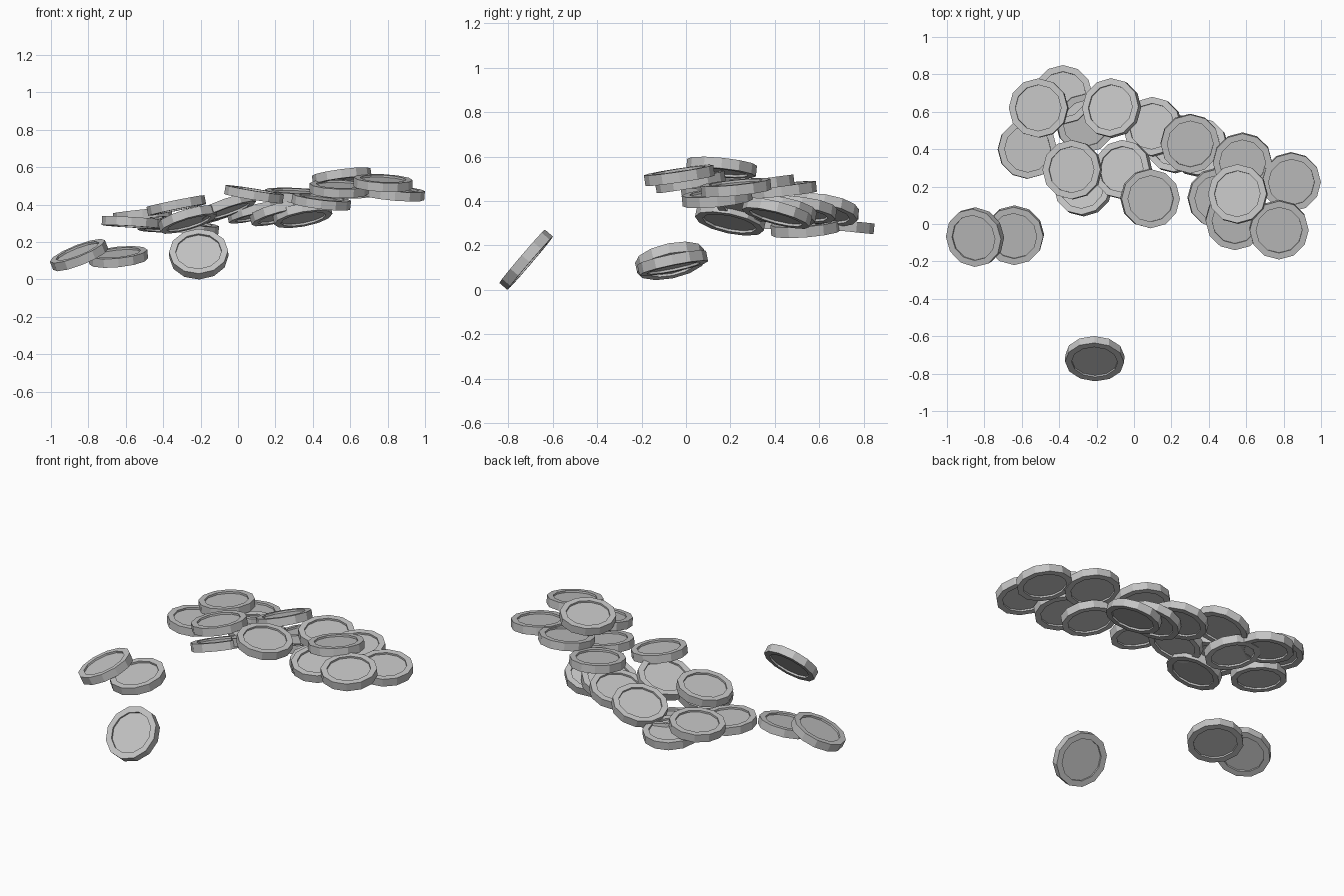
import bpy
import bmesh
from math import sqrt
from mathutils import Vector, Matrix

SIDES = 12
RADIUS = 0.158        # outer edge of a coin
RIM = 0.123           # inner edge of the raised rim
HALF = 0.024          # half of the thickness
RECESS = 0.011        # depth of the sunken faces

default_cube = bpy.data.objects.get("Cube")
if default_cube:
    bpy.data.objects.remove(default_cube, do_unlink=True)


def make_material(name, colour):
    material = bpy.data.materials.new(name)
    material.use_nodes = True
    material.diffuse_color = colour
    material.node_tree.nodes["Principled BSDF"].inputs["Base Color"].default_value = colour
    return material


def make_coin_mesh(material):
    """Faceted disc with a raised rim on both faces."""
    bm = bmesh.new()
    bmesh.ops.create_cone(bm, cap_ends=True, segments=SIDES, radius1=RADIUS,
                          radius2=RADIUS, depth=2 * HALF)
    caps = [face for face in bm.faces if abs(face.normal.z) > 0.9]
    for cap in caps:
        # Inset the rim, then sink the middle with an upright wall
        bmesh.ops.inset_individual(bm, faces=[cap], thickness=0)
        inward = Vector((0, 0, -RECESS if cap.normal.z > 0 else RECESS))
        for vert in cap.verts:
            vert.co.xy *= RIM / RADIUS
        wall = bmesh.ops.extrude_discrete_faces(bm, faces=[cap])["faces"][0]
        rim_edges = [edge for edge in bm.edges if edge.is_boundary]
        for vert in wall.verts:
            vert.co += inward
        bmesh.ops.bridge_loops(bm, edges=rim_edges)
    bmesh.ops.recalc_face_normals(bm, faces=bm.faces[:])
    mesh = bpy.data.meshes.new("coin")
    bm.to_mesh(mesh)
    bm.free()
    mesh.materials.append(material)
    return mesh


def place_coin(name, mesh, x, y, z, lean_x, lean_y):
    """Put a coin at x, y, z with its axis leaning by the given amounts."""
    axis = Vector((lean_x, lean_y, sqrt(1 - lean_x ** 2 - lean_y ** 2)))
    tilt = Vector((0, 0, 1)).rotation_difference(axis).to_matrix().to_4x4()
    coin = bpy.data.objects.new(name, mesh)
    coin.matrix_world = Matrix.Translation((x, y, z)) @ tilt
    bpy.context.collection.objects.link(coin)


# Each coin: position, then sideways and front-to-back lean of its axis
piles = {
    "stray_coin": [
        (-.85, -.07, .13, -.36, -.2),
        (-.64, -.06, .12, -.1, -.2),
        (-.21, -.72, .135, -.03, -.76),
    ],
    "left_pile_coin": [
        (-.57, .4, .305, .06, .03),
        (-.38, .69, .29, 0, .1),
        (-.51, .62, .345, -.1, .03),
        (-.26, .54, .28, .13, -.08),
        (-.12, .62, .36, -.3, .15),
        (-.33, .29, .395, -.2, .03),
        (-.27, .2, .32, -.28, .2),
    ],
    "middle_pile_coin": [
        (-.06, .29, .385, -.33, .15),
        (.1, .52, .36, -.22, .12),
        (.22, .43, .355, -.25, .18),
        (.345, .41, .345, -.18, .25),
        (.3, .43, .45, .04, -.1),
        (.086, .136, .455, .16, -.04),
    ],
    "right_pile_coin": [
        (.445, .14, .415, .12, -.1),
        (.58, .33, .475, 0, -.13),
        (.84, .225, .46, .08, -.1),
        (.555, .16, .55, -.13, .1),
        (.54, .02, .485, .03, -.17),
        (.775, -.03, .515, .05, -.15),
    ],
}

silver = make_material("silver_grey", (.55, .55, .55, 1))
coin_mesh = make_coin_mesh(silver)
for pile, coins in piles.items():
    for number, pose in enumerate(coins, start=1):
        place_coin(f"{pile}_{number}", coin_mesh, *pose)
